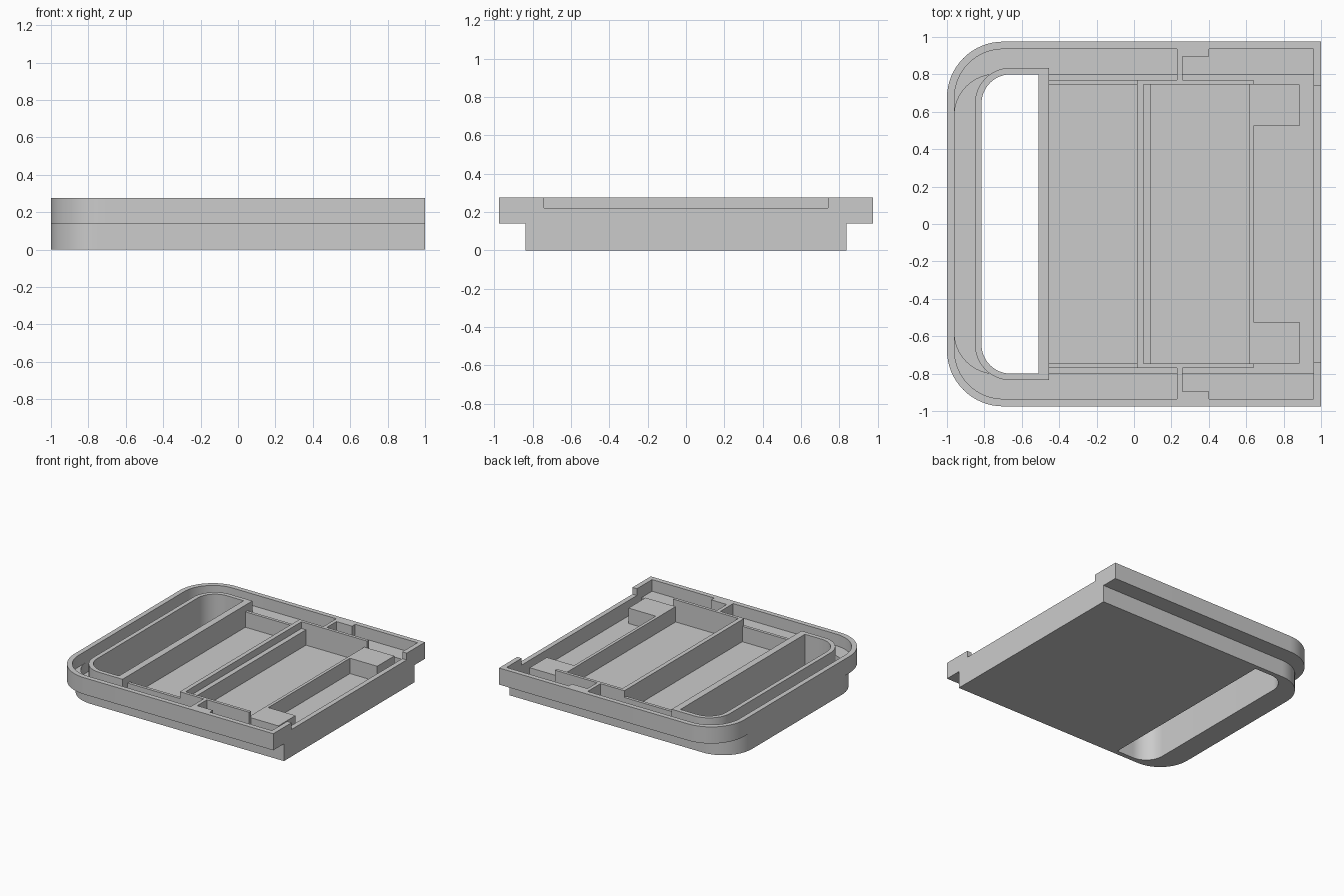
import bpy
import bmesh
import math

old = bpy.data.objects.get("Cube")
if old:
    bpy.data.objects.remove(old, do_unlink=True)

grey = bpy.data.materials.new("light_grey")
grey.use_nodes = True
grey.diffuse_color = (0.6, 0.6, 0.6, 1)
grey.node_tree.nodes["Principled BSDF"].inputs["Base Color"].default_value = (0.6, 0.6, 0.6, 1)

TOP, REST, FLOOR, LEDGE, STEP = 0.275, 0.22, 0.095, 0.18, 0.14


def prism(name, outline, z0, z1):
    """Upright solid made from a flat outline."""
    bm = bmesh.new()
    face = bm.faces.new([bm.verts.new((x, y, z0)) for x, y in outline])
    grown = bmesh.ops.extrude_face_region(bm, geom=[face])["geom"]
    bmesh.ops.translate(bm, vec=(0, 0, z1 - z0),
                        verts=[v for v in grown if isinstance(v, bmesh.types.BMVert)])
    bmesh.ops.recalc_face_normals(bm, faces=bm.faces)
    mesh = bpy.data.meshes.new(name)
    bm.to_mesh(mesh)
    bm.free()
    mesh.materials.append(grey)
    ob = bpy.data.objects.new(name, mesh)
    bpy.context.collection.objects.link(ob)
    return ob


def d_prism(name, x0, x1, half, r, z0, z1):
    """Solid with its two corners on the -x end rounded."""
    arc = [math.pi / 2 * i / 16 for i in range(17)]
    back = [(x0 + r - r * math.sin(a), half - r + r * math.cos(a)) for a in arc]
    front = [(x, -y) for x, y in reversed(back)]
    return prism(name, [(x1, half)] + back + front + [(x1, -half)], z0, z1)


def block(name, x0, x1, y0, y1, z0, z1):
    return prism(name, [(x0, y0), (x1, y0), (x1, y1), (x0, y1)], z0, z1)


def combine(base, other, operation):
    """Boolean one part into the base and discard it."""
    mod = base.modifiers.new("combine", 'BOOLEAN')
    mod.operation, mod.solver, mod.object = operation, 'EXACT', other
    bpy.context.view_layer.update()
    graph = bpy.context.evaluated_depsgraph_get()
    mesh = bpy.data.meshes.new_from_object(base.evaluated_get(graph))
    base.modifiers.clear()
    base.data = mesh
    bpy.data.objects.remove(other, do_unlink=True)


# Outer shell: narrow lower body under a wide rim
tray = d_prism("tray", -1, 1, 0.975, 0.3, STEP, TOP)
combine(tray, d_prism("lower_body", -1, 1, 0.838, 0.26, 0, LEDGE - 0.01), 'UNION')
combine(tray, d_prism("rim_cavity", -0.96, 0.96, 0.935, 0.26, LEDGE, 0.4), 'DIFFERENCE')
combine(tray, d_prism("deep_cavity", -0.96, 0.96, 0.8, 0.22, FLOOR, 0.4), 'DIFFERENCE')

# Collar around the hand opening, then the opening itself
BASE = FLOOR - 0.015
combine(tray, d_prism("collar", -0.85, -0.455, 0.835, 0.19, BASE, TOP), 'UNION')
combine(tray, d_prism("opening", -0.815, -0.51, 0.8, 0.155, -0.1, 0.4), 'DIFFERENCE')

# Cross walls: divider, its lid ledge, and the far lid support
combine(tray, block("divider", 0.015, 0.05, -0.77, 0.77, BASE, TOP), 'UNION')
combine(tray, block("lid_ledge", 0.04, 0.09, -0.76, 0.76, BASE, REST), 'UNION')
combine(tray, block("lid_support", 0.615, 0.64, -0.76, 0.76, BASE, REST), 'UNION')

# Mirrored parts along both long sides
for s in (1, -1):
    def side(name, x0, x1, y0, y1, z0, z1):
        a, b = sorted((s * y0, s * y1))
        combine(tray, block(name, x0, x1, a, b, z0, z1), 'UNION')

    side("low_side_wall", -0.47, 0.03, 0.745, 0.77, BASE, REST)
    side("high_side_wall", 0.03, 0.64, 0.745, 0.77, BASE, TOP)
    side("stop_foot", 0.23, 0.26, 0.76, 0.81, BASE, LEDGE + 0.02)
    side("channel_stop", 0.23, 0.26, 0.76, 0.95, LEDGE - 0.01, TOP)
    side("rim_pad", 0.25, 0.4, 0.895, 0.95, LEDGE - 0.01, TOP)
    side("corner_block", 0.63, 0.885, 0.525, 0.745, BASE, REST)

# Lid slot in the straight end wall
combine(tray, block("lid_slot", 0.93, 1.1, -0.74, 0.74, REST, 0.4), 'DIFFERENCE')

bpy.context.view_layer.objects.active = tray
tray.select_set(True)
bpy.ops.object.shade_smooth_by_angle(angle=math.radians(30))
